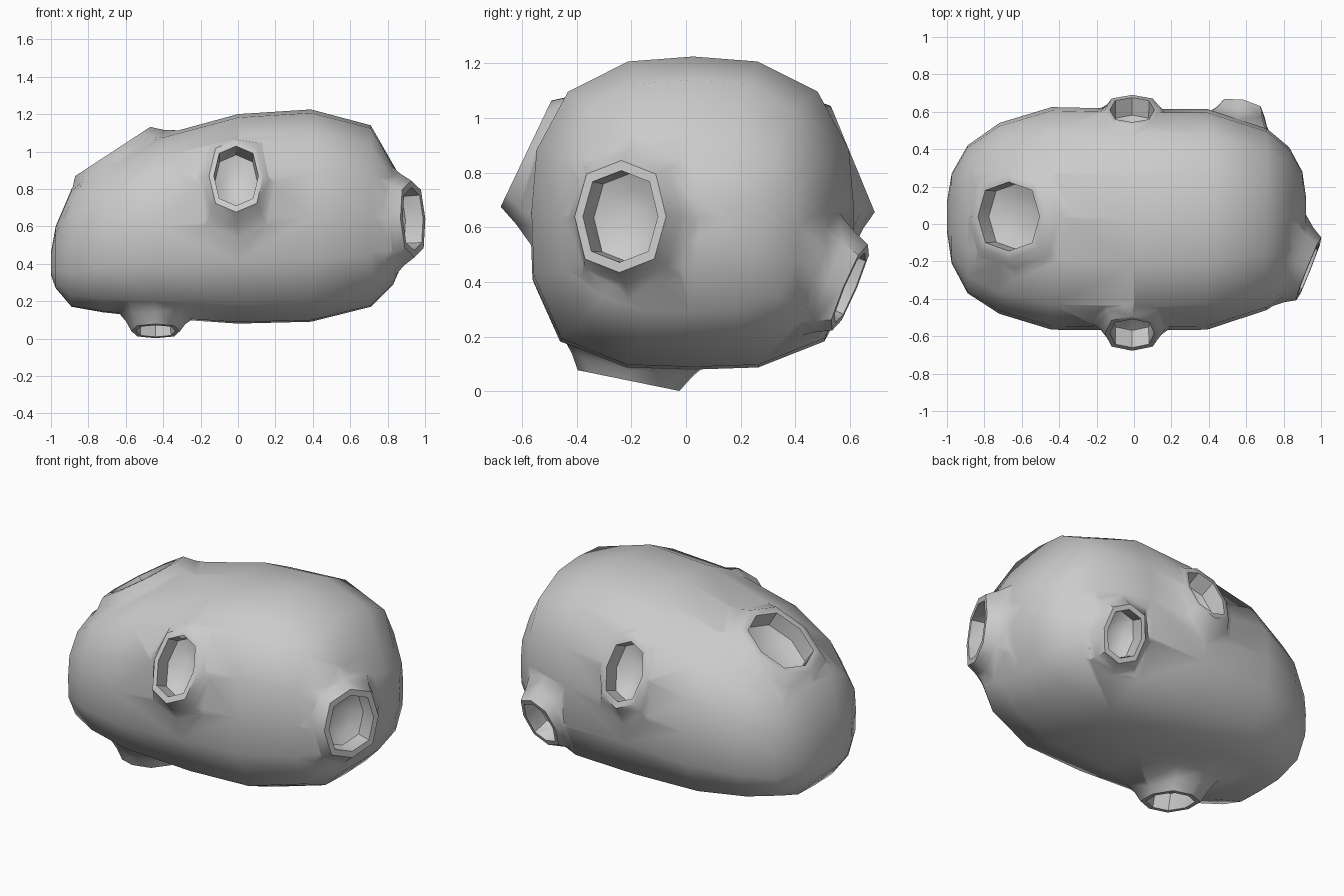
import bpy, bmesh, math
from mathutils import Vector

if "Cube" in bpy.data.objects:
    bpy.data.objects.remove(bpy.data.objects["Cube"])


def loft(name, rings):
    """Closed solid skinned through rings of equal point count."""
    bm = bmesh.new()
    loops = [[bm.verts.new(p) for p in ring] for ring in rings]
    n = len(loops[0])
    for a, b in zip(loops, loops[1:]):
        for i in range(n):
            j = (i + 1) % n
            bm.faces.new((a[i], a[j], b[j], b[i]))
    bm.faces.new(loops[0])
    bm.faces.new(loops[-1])
    bmesh.ops.recalc_face_normals(bm, faces=bm.faces)
    me = bpy.data.meshes.new(name)
    bm.to_mesh(me)
    bm.free()
    ob = bpy.data.objects.new(name, me)
    bpy.context.collection.objects.link(ob)
    return ob


def outline(n, top, bottom):
    """Unit rounded square with n points; exponents set how square each half is."""
    pts = []
    for i in range(n):
        c, s = math.cos(2 * math.pi * i / n), math.sin(2 * math.pi * i / n)
        p = top if s > -.01 else bottom
        k = (abs(c) ** p + abs(s) ** p) ** (-1 / p)
        pts.append((k * c, k * s))
    return pts


def section(x, z0, z1, y0, y1):
    """Cross-section of the body."""
    return [(x, (y0 + y1) / 2 + (y1 - y0) / 2 * c, (z0 + z1) / 2 + (z1 - z0) / 2 * s)
            for c, s in outline(16, 2.7, 3.4)]


def port_rings(centre, normal, a, b, steps):
    """Eight-sided rings going inwards along the port axis."""
    n = Vector(normal).normalized()
    u = Vector((-n.y, n.x, 0)).normalized()
    v = n.cross(u)
    return [[Vector(centre) - n * d + (u * a * c + v * b * s) * k
             for c, s in outline(8, 2.5, 2.5)] for d, k in steps]


def collar_rings(skin, port):
    """Rim, then a concave flare whose foot follows the body surface."""
    rim, foot = port_rings(*port, ((0, 1), (.1, 1.55)))
    feet, deep = [], []
    for p in foot:
        _, loc, nor, _ = skin.closest_point_on_mesh(p)
        feet.append(loc - nor * .004)
        deep.append(loc - nor * .12)
    n = Vector(port[1]).normalized()
    mid = [r * .6 + f * .4 - n * .01 for r, f in zip(rim, feet)]
    return [rim, mid, feet, deep]


def boolean(target, tool, op):
    tool.hide_render = True
    m = target.modifiers.new(op, 'BOOLEAN')
    m.operation, m.solver, m.object = op, 'EXACT', tool
    bpy.context.view_layer.objects.active = target
    bpy.ops.object.modifier_apply(modifier=m.name)
    bpy.data.objects.remove(tool)


# Rounded body: x, bottom, top, front, back
body = loft("body", [section(*s) for s in (
    (-1.0, .34, .46, -.04, .12),
    (-.975, .27, .60, -.21, .27),
    (-.89, .17, .80, -.37, .42),
    (-.72, .14, .95, -.48, .54),
    (-.44, .11, 1.08, -.565, .625),
    (0, .08, 1.20, -.57, .615),
    (.39, .09, 1.225, -.565, .615),
    (.71, .17, 1.14, -.46, .51),
    (.83, .29, .93, -.38, .41),
    (.90, .45, .81, -.22, .28),
    (.92, .55, .72, -.06, .14))])
bpy.context.view_layer.update()

# Ports: centre, outward direction, half width, half height
ports = (
    ((.935, -.24, .64), (.93, -.37, .05), .18, .205),
    ((-.01, -.585, .87), (0, -.9, .43), .145, .215),
    ((-.67, .04, 1.0), (-.55, 0, .84), .225, .24),
    ((-.44, -.21, .04), (0, -.2, -.98), .13, .19),
    ((-.01, .61, .85), (0, .92, .38), .145, .21),
    ((.57, .60, .38), (.18, .9, -.39), .13, .17))
collars = [collar_rings(body, p) for p in ports]
for rings in collars:
    boolean(body, loft("collar", rings), 'UNION')
for port in ports:
    pocket = loft("pocket", port_rings(*port, (
        (-.03, .82), (0, .82), (.1, .80), (.13, .5), (.14, .2))))
    boolean(body, pocket, 'DIFFERENCE')

body.select_set(True)
bpy.context.view_layer.objects.active = body
bpy.ops.object.shade_smooth_by_angle(angle=math.radians(48))
